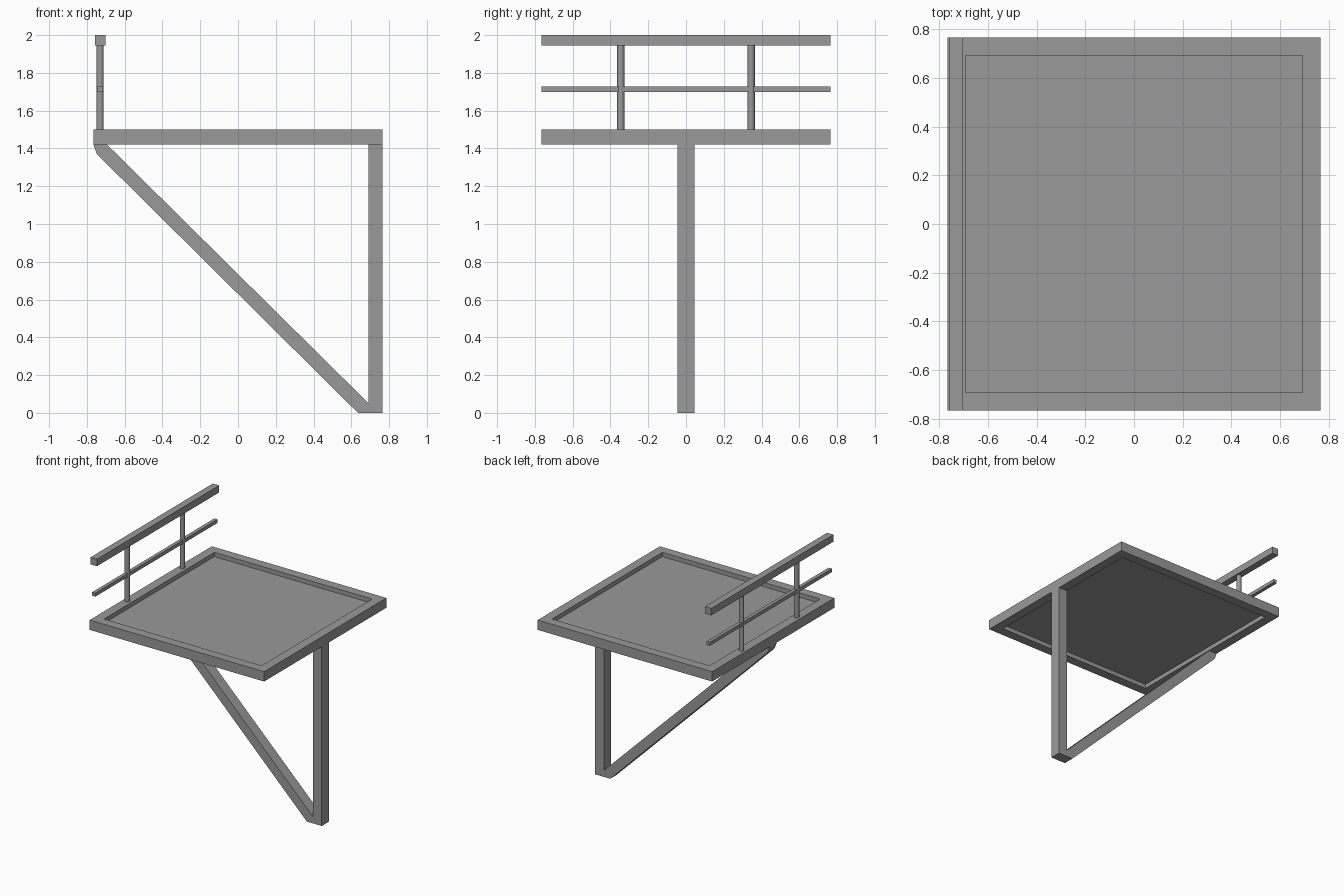
import bpy, bmesh
from mathutils import Matrix

if "Cube" in bpy.data.objects:
    bpy.data.objects.remove(bpy.data.objects["Cube"])


def finish(name, bm):
    bmesh.ops.recalc_face_normals(bm, faces=bm.faces)
    me = bpy.data.meshes.new(name)
    bm.to_mesh(me)
    bm.free()
    ob = bpy.data.objects.new(name, me)
    bpy.context.collection.objects.link(ob)
    me.materials.append(grey)
    return ob


def box(name, lo, hi):
    bm = bmesh.new()
    size = [b - a for a, b in zip(lo, hi)]
    mid = [(a + b) / 2 for a, b in zip(lo, hi)]
    bmesh.ops.create_cube(bm, size=1, matrix=Matrix.Translation(mid) @ Matrix.Diagonal((*size, 1)))
    return finish(name, bm)


def extrude(bm, faces, vec):
    ext = bmesh.ops.extrude_face_region(bm, geom=faces)
    bmesh.ops.translate(bm, vec=vec, verts=[v for v in ext["geom"] if isinstance(v, bmesh.types.BMVert)])


# dark grey metal
grey = bpy.data.materials.new("dark_grey")
grey.diffuse_color = (0.32, 0.32, 0.32, 1)
grey.use_nodes = True
grey.node_tree.nodes["Principled BSDF"].inputs["Base Color"].default_value = grey.diffuse_color

R, INNER = 0.766, 0.692
Z0, Z1 = 1.422, 1.5

# square platform frame
bm = bmesh.new()
ring = [[bm.verts.new((r * sx, r * sy, Z0)) for sx, sy in ((-1, -1), (1, -1), (1, 1), (-1, 1))]
        for r in (R, INNER)]
faces = [bm.faces.new((ring[0][i], ring[0][(i + 1) % 4], ring[1][(i + 1) % 4], ring[1][i]))
         for i in range(4)]
extrude(bm, faces, (0, 0, Z1 - Z0))
finish("platform_frame", bm)

# recessed deck panel
box("deck_panel", (-INNER, -INNER, 1.456), (INNER, INNER, 1.466))

# upright post
box("support_post", (0.69, -0.044, 0), (R, 0.044, Z0))

# diagonal brace with cut ends
bm = bmesh.new()
profile = [(0.635, 0), (0.69, 0), (0.69, 0.052), (-0.695, Z0), (-R, Z0), (-0.747, 1.37)]
face = bm.faces.new([bm.verts.new((x, -0.044, z)) for x, z in profile])
extrude(bm, [face], (0, 0.088, 0))
finish("diagonal_brace", bm)

# railing: handrail, middle rail and two round balusters
RX = -0.73
for name, h, z in (("handrail", 0.028, 1.972), ("middle_rail", 0.014, 1.713)):
    box(name, (RX - h, -R, z - h), (RX + h, R, z + h))
for side, y in (("front", -0.345), ("back", 0.345)):
    bm = bmesh.new()
    bmesh.ops.create_cone(bm, cap_ends=True, segments=16, radius1=0.019, radius2=0.019, depth=0.448,
                          matrix=Matrix.Translation((RX, y, 1.723)))
    for f in bm.faces:
        f.smooth = len(f.verts) == 4
    for e in bm.edges:
        e.smooth = all(f.smooth for f in e.link_faces)
    finish(side + "_baluster", bm)
